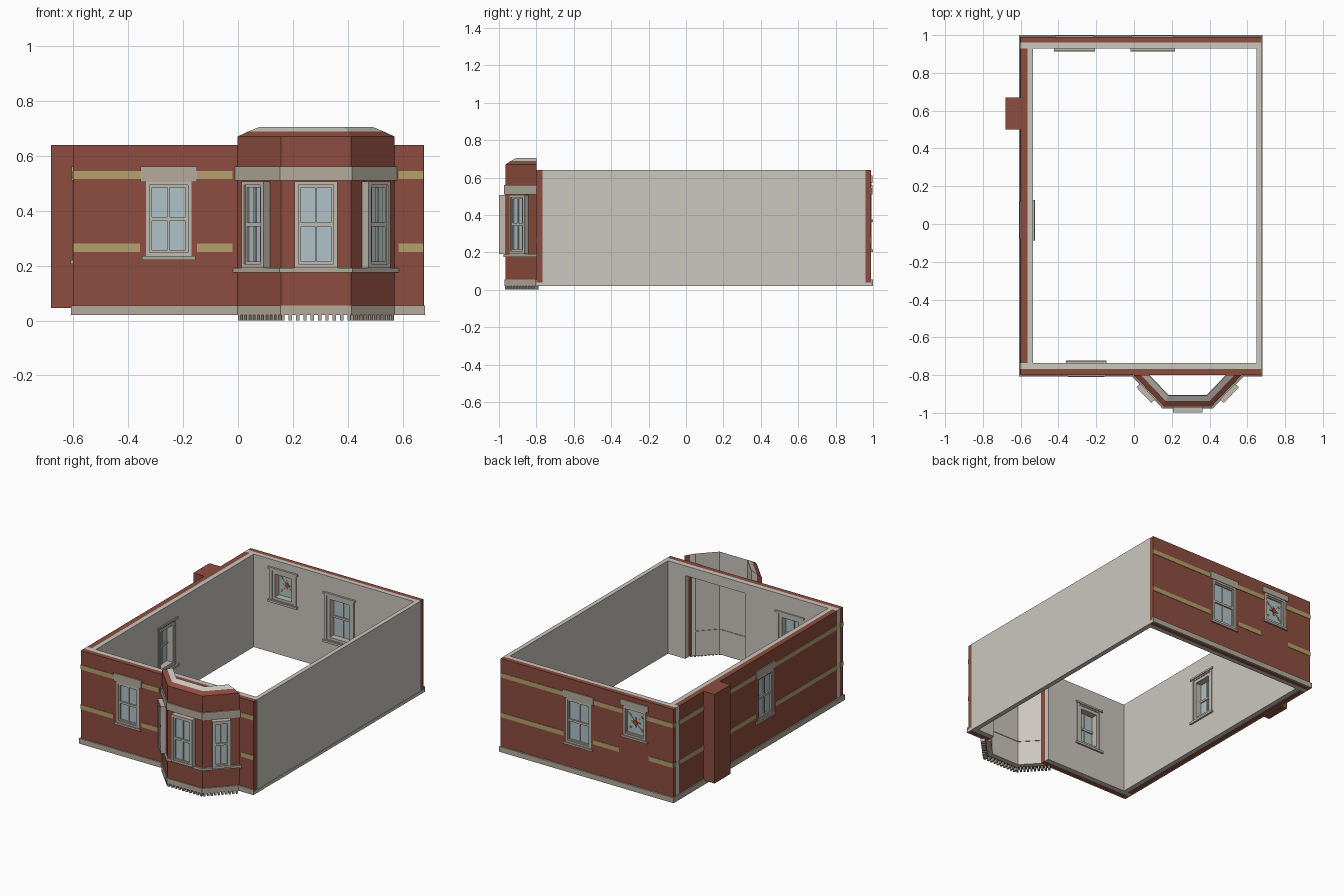
import bpy, bmesh, math
from mathutils import Matrix, Vector

if "Cube" in bpy.data.objects:
    bpy.data.objects.remove(bpy.data.objects["Cube"])


def material(name, rgb):
    m = bpy.data.materials.new(name)
    m.diffuse_color = (*rgb, 1)
    m.use_nodes = True
    m.node_tree.nodes["Principled BSDF"].inputs["Base Color"].default_value = m.diffuse_color
    return m


BRICK = material("red brick", (0.27, 0.075, 0.05))
LINING = material("pale plaster", (0.60, 0.57, 0.52))
STONE = material("grey stone", (0.46, 0.41, 0.34))
BUFF = material("buff brick", (0.47, 0.35, 0.15))
FRAME = material("painted timber", (0.53, 0.50, 0.44))
GLASS = material("window glass", (0.43, 0.54, 0.58))
RED = material("red glass", (0.45, 0.06, 0.03))


def make(name, bm, mat, M=Matrix()):
    bmesh.ops.recalc_face_normals(bm, faces=bm.faces)
    me = bpy.data.meshes.new(name)
    bm.to_mesh(me)
    bm.free()
    me.transform(M)
    me.materials.append(mat)
    ob = bpy.data.objects.new(name, me)
    bpy.context.collection.objects.link(ob)
    return ob


def boxes(name, specs, mat, M=Matrix()):
    """One object from boxes given as (x0, x1, y0, y1, z0, z1)."""
    bm = bmesh.new()
    for x0, x1, y0, y1, z0, z1 in specs:
        T = Matrix.Translation(((x0 + x1) / 2, (y0 + y1) / 2, (z0 + z1) / 2))
        S = Matrix.Diagonal((x1 - x0, y1 - y0, z1 - z0, 1))
        bmesh.ops.create_cube(bm, size=1, matrix=T @ S)
    return make(name, bm, mat, M)


def place(x, y, deg):
    """Wall frame: local x runs along the wall, local -y points outwards."""
    return Matrix.Translation((x, y, 0)) @ Matrix.Rotation(math.radians(deg), 4, 'Z')


# Walls: brick skin and plaster lining
B, T = 0.02, 0.64
walls = [
    boxes("front_brick", [(-0.60, 0.675, -0.80, -0.768, B, T)], BRICK),
    boxes("front_lining", [(-0.60, 0.675, -0.768, -0.735, B, T)], LINING),
    boxes("back_brick", [(-0.60, 0.675, 0.96, 0.99, B, T)], BRICK),
    boxes("back_lining", [(-0.60, 0.675, 0.93, 0.96, B, T)], LINING),
    boxes("left_brick", [(-0.60, -0.565, -0.735, 0.93, B, T)], BRICK),
    boxes("left_lining", [(-0.565, -0.535, -0.735, 0.93, B, T)], LINING),
]
boxes("party_wall", [(0.648, 0.675, -0.735, 0.93, B, T),
                     (0.675, 0.677, -0.768, 0.96, B, T)], LINING)
boxes("chimney_breast", [(-0.68, -0.599, 0.50, 0.67, 0.045, T)], BRICK)
boxes("plinth", [(-0.608, 0.01, -0.808, -0.80, B, 0.055),
                 (0.56, 0.68, -0.808, -0.80, B, 0.055),
                 (-0.608, 0.68, 0.99, 1.0, B, 0.055),
                 (-0.608, -0.60, -0.80, 0.99, B, 0.055)], STONE)
boxes("party_wall_base", [(0.675, 0.68, -0.80, 0.99, B, 0.04)], LINING)

# Windows in the walls: name, frame, width, bottom, top, lintel height
FRONT, LEFT, BACK = place(0, -0.80, 0), place(-0.60, 0, -90), place(0, 0.99, 180)
windows = [
    ("front_window", place(-0.2525, -0.80, 0), 0.165, 0.235, 0.505, 0.055),
    ("left_window", place(-0.60, 0.02, -90), 0.165, 0.22, 0.51, 0.05),
    ("back_window", place(0.10, 0.99, 180), 0.185, 0.215, 0.51, 0.05),
    ("small_window", place(-0.315, 0.99, 180), 0.165, 0.375, 0.57, 0.04),
]

# Openings cut through the walls
cut = bmesh.new()
openings = [(M, w, z0, z1) for _, M, w, z0, z1, _ in windows]
openings.append((place(0.30, -0.80, 0), 0.44, 0.0, 0.575))
for M, w, z0, z1 in openings:
    bmesh.ops.create_cube(cut, size=1, matrix=M @ Matrix.Translation((0, 0.03, (z0 + z1) / 2))
                          @ Matrix.Diagonal((w, 0.2, z1 - z0, 1)))
cutter = make("opening_cutter", cut, BRICK)
cutter.hide_render = True
cutter.hide_viewport = True
cutter.display_type = 'WIRE'
for ob in walls:
    mod = ob.modifiers.new("openings", 'BOOLEAN')
    mod.operation, mod.solver, mod.object = 'DIFFERENCE', 'EXACT', cutter


def border(w, z0, z1, t, y0, y1):
    """Four boxes around a rectangle of width w, with bar width t."""
    h = w / 2
    return [(-h, -h + t, y0, y1, z0, z1), (h - t, h, y0, y1, z0, z1),
            (-h + t, h - t, y0, y1, z0, z0 + t), (-h + t, h - t, y0, y1, z1 - t, z1)]


def sash(name, M, w, z0, z1, y0, y1, plain=False, t=0.012):
    """Frame from y0 (outside) to y1, with glass and glazing bars."""
    parts = border(w, z0, z1, t, y0, y1)
    parts += border(w - 2 * t, z0 + t, z1 - t, 0.009, y0 + 0.006, y1)
    i, zm, g = w / 2 - t, (z0 + z1) / 2, y0 + 0.016
    if not plain:
        parts += [(-0.004, 0.004, g - 0.006, g + 0.012, z0 + t, z1 - t),
                  (-i, i, g - 0.01, g + 0.014, zm - 0.007, zm + 0.007)]
    boxes(name + "_frame", parts, FRAME, M)
    boxes(name + "_glass", [(-i, i, g, g + 0.006, z0 + t, z1 - t)], GLASS, M)


for name, M, w, z0, z1, lint in windows:
    small = name == "small_window"
    sash(name, M, w, z0, z1, -0.003, 0.062, plain=small)
    h = w / 2
    boxes(name + "_stone", [(-h - 0.02, h + 0.02, -0.007, 0.005, z1, z1 + lint),
                            (-h - 0.015, h + 0.015, -0.01, 0.005, z0 - 0.014, z0)], STONE, M)
    # Inner casing and sill board
    boxes(name + "_casing", border(w + 0.03, z0 - 0.012, z1 + 0.018, 0.016, 0.058, 0.067)
          + [(-h - 0.025, h + 0.025, 0.06, 0.077, z0 - 0.014, z0),
             (-h - 0.025, h + 0.025, 0.06, 0.073, z1 + 0.01, z1 + 0.022)], FRAME, M)
    if small:
        # Stained glass: diagonal leads, red centre and buff petals
        C = M @ Matrix.Translation((0, 0, (z0 + z1) / 2))
        for k, deg in enumerate((45, -45)):
            D = C @ Matrix.Rotation(math.radians(deg), 4, 'Y')
            boxes(f"diagonal_lead_{k}", [(-0.085, 0.085, 0.009, 0.021, -0.002, 0.002)], FRAME, D)
            boxes(f"corner_glass_{k}", [(s * 0.06 - 0.009, s * 0.06 + 0.009, 0.007, 0.0225,
                                         -0.007, 0.007) for s in (-1, 1)], BUFF, D)
            boxes(f"centre_glass_{k}", [(-0.014, 0.014, 0.006 - k * 0.001, 0.023 + k * 0.001,
                                         -0.014, 0.014)], RED, D)
        boxes("petal_glass", [(s * 0.026 - 0.006, s * 0.026 + 0.006, 0.008, 0.022, -0.005, 0.005)
                              for s in (-1, 1)]
              + [(-0.005, 0.005, 0.008, 0.022, s * 0.026 - 0.006, s * 0.026 + 0.006)
                 for s in (-1, 1)], BUFF, C)

# Buff brick bands, interrupted by the windows, chimney and bay
UP, LOW = (0.515, 0.545), (0.25, 0.28)


def bands(name, M, upper, lower):
    boxes(name, [(a, b, -0.003, 0.001, *z) for z, runs in ((UP, upper), (LOW, lower))
                 for a, b in runs], BUFF, M)


bands("front_bands", FRONT, [(-0.597, -0.355), (-0.15, -0.02), (0.585, 0.675)],
      [(-0.597, -0.357), (-0.15, -0.02), (0.585, 0.675)])
# Local x on the left wall is world -y; on the back wall it is world -x
left_runs = [(-0.99, -0.96), (-0.93, -0.67), (-0.50, -0.122), (0.082, 0.735), (0.768, 0.80)]
bands("left_bands", LEFT, left_runs, left_runs)
bands("back_bands", BACK, [(-0.675, -0.21), (0.01, 0.225), (0.405, 0.60)],
      [(-0.675, -0.21), (0.01, 0.20), (0.42, 0.60)])

# Bay: canted rings following the same plan, offset by d
CX, HB, HF, YB, YF = 0.284, 0.286, 0.128, -0.80, -0.965
edge = Vector((HB - HF, YB - YF)).normalized()
n = Vector((edge.y, -edge.x))
angle = math.degrees(math.atan2(n.x, -n.y))


def plan(d):
    xb, xf = HB + d / n.x, HF + d * (1 + n.y) / n.x
    return [(CX - xb, YB), (CX - xf, YF - d), (CX + xf, YF - d), (CX + xb, YB)]


def ring(name, d_out, d_in, z0, z_out, z_in, mat):
    bm = bmesh.new()
    rows = []
    for p, q in zip(plan(d_out), plan(d_in)):
        rows.append([bm.verts.new(v) for v in
                     ((*p, z0), (*p, z_out), (*q, z_in), (*q, z0))])
    for a, b in zip(rows, rows[1:]):
        for k in range(4):
            bm.faces.new((a[k], a[(k + 1) % 4], b[(k + 1) % 4], b[k]))
    bm.faces.new(rows[0])
    bm.faces.new(rows[-1])
    return make(name, bm, mat)


ring("bay_brick", 0, -0.028, B, 0.67, 0.688, BRICK)
ring("bay_lining", -0.028, -0.058, B, 0.688, 0.705, LINING)
ring("bay_plinth", 0.005, -0.001, B, 0.055, 0.055, STONE)
ring("bay_sill", 0.012, -0.001, 0.175, 0.192, 0.192, STONE)
ring("bay_lintel", 0.007, -0.001, 0.51, 0.56, 0.56, STONE)
ring("bay_inner_rail", -0.057, -0.061, 0.183, 0.19, 0.19, STONE)

# Bay windows and the row of small teeth under the bay
mx, my = (HB + HF) / 2, (YB + YF) / 2
sides = [("front", place(CX, YF, 0), 0.155, 0.24),
         ("left", place(CX - mx, my, -angle), 0.115, 0.20),
         ("right", place(CX + mx, my, angle), 0.115, 0.20)]
for side, M, w, run in sides:
    sash(f"bay_{side}_window", M, w, 0.192, 0.507, -0.034, 0.002, t=0.014)
    boxes(f"bay_{side}_teeth", [(-run / 2 + run * k / 9 - 0.006, -run / 2 + run * k / 9 + 0.006,
                                 -0.004, 0.024, 0, B) for k in range(10)], STONE, M)
